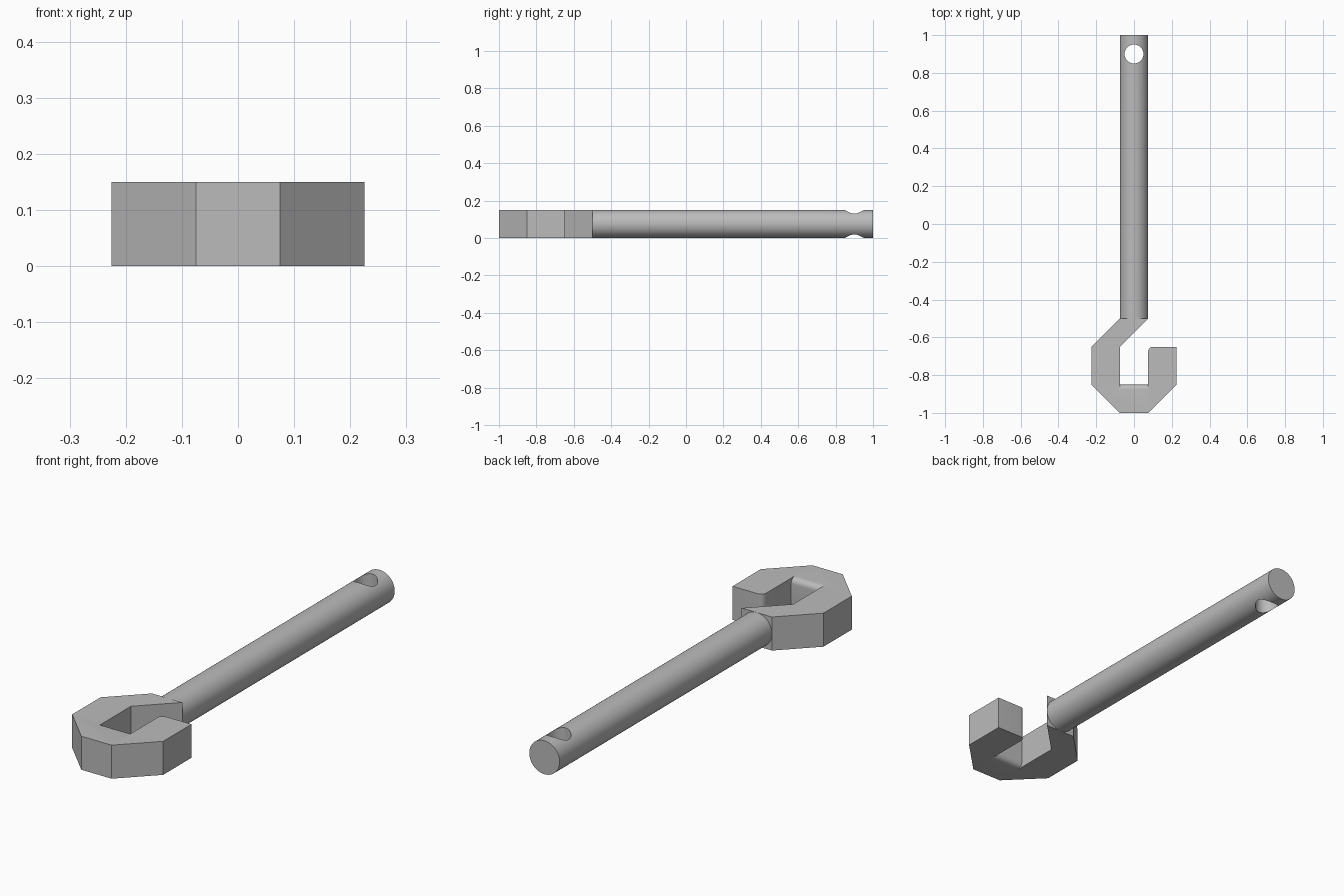
import bpy
import bmesh
import math
from mathutils import Matrix, Vector

cube = bpy.data.objects.get("Cube")
if cube:
    bpy.data.objects.remove(cube, do_unlink=True)

T = 0.15       # stock thickness
R = T / 2      # rod radius and half width of the hook mouth
FILLET = 0.025

steel = bpy.data.materials.new("grey_steel")
steel.use_nodes = True
grey = (0.5, 0.5, 0.5, 1)
steel.diffuse_color = grey
steel.node_tree.nodes["Principled BSDF"].inputs["Base Color"].default_value = grey


def finish(name, bm):
    bmesh.ops.recalc_face_normals(bm, faces=bm.faces)
    mesh = bpy.data.meshes.new(name)
    bm.to_mesh(mesh)
    bm.free()
    mesh.materials.append(steel)
    obj = bpy.data.objects.new(name, mesh)
    bpy.context.collection.objects.link(obj)
    return obj


def prism(name, points, direction):
    bm = bmesh.new()
    face = bm.faces.new([bm.verts.new(p) for p in points])
    new = bmesh.ops.extrude_face_region(bm, geom=[face])["geom"]
    bmesh.ops.translate(bm, vec=Vector(direction),
                        verts=[v for v in new if isinstance(v, bmesh.types.BMVert)])
    return finish(name, bm)


def cylinder(name, radius, depth, matrix):
    bm = bmesh.new()
    bmesh.ops.create_cone(bm, cap_ends=True, segments=64, radius1=radius,
                          radius2=radius, depth=depth, matrix=matrix)
    return finish(name, bm)


def arc(u, v, start, end, steps=8):
    angles = [math.radians(start + (end - start) * i / steps) for i in range(steps + 1)]
    return [(u + FILLET * math.cos(a), v + FILLET * math.sin(a)) for a in angles]


def cut(obj, cutter):
    mod = obj.modifiers.new("cut", "BOOLEAN")
    mod.operation = "DIFFERENCE"
    mod.solver = "EXACT"
    mod.object = cutter
    bpy.ops.object.select_all(action="DESELECT")
    bpy.context.view_layer.objects.active = obj
    obj.select_set(True)
    bpy.ops.object.modifier_apply(modifier=mod.name)
    bpy.data.objects.remove(cutter, do_unlink=True)
    bpy.ops.object.shade_smooth_by_angle(angle=math.radians(30))


# Hook: flat bent bar with a rounded inner corner on its tip
outline = [(R, -0.5), (-R, -0.5), (-3 * R, -0.65), (-3 * R, -0.85), (-R, -1),
           (R, -1), (3 * R, -0.85), (3 * R, -0.65)]
outline += arc(R + FILLET, -0.65 - FILLET, 90, 180)
outline += [(R, -0.85), (-R, -0.85), (-R, -0.65)]
hook = prism("hook", [(x, y, 0) for x, y in outline], (0, 0, T))

# Round the upper and lower edges of the mouth floor
seat = -0.85
section = [(seat + 0.05, -0.02), (seat - FILLET, -0.02)]
section += arc(seat - FILLET, FILLET, -90, 0)
section += arc(seat - FILLET, T - FILLET, 0, 90)
section += [(seat - FILLET, T + 0.02), (seat + 0.05, T + 0.02)]
cut(hook, prism("mouth_cutter", [(-R, y, z) for y, z in section], (T, 0, 0)))

# Rod with a cross hole near its end
rod = cylinder("rod", R, 1.5,
               Matrix.Translation((0, 0.25, R)) @ Matrix.Rotation(math.pi / 2, 4, "X"))
cut(rod, cylinder("hole_cutter", 0.05, 0.4, Matrix.Translation((0, 0.9, R))))
